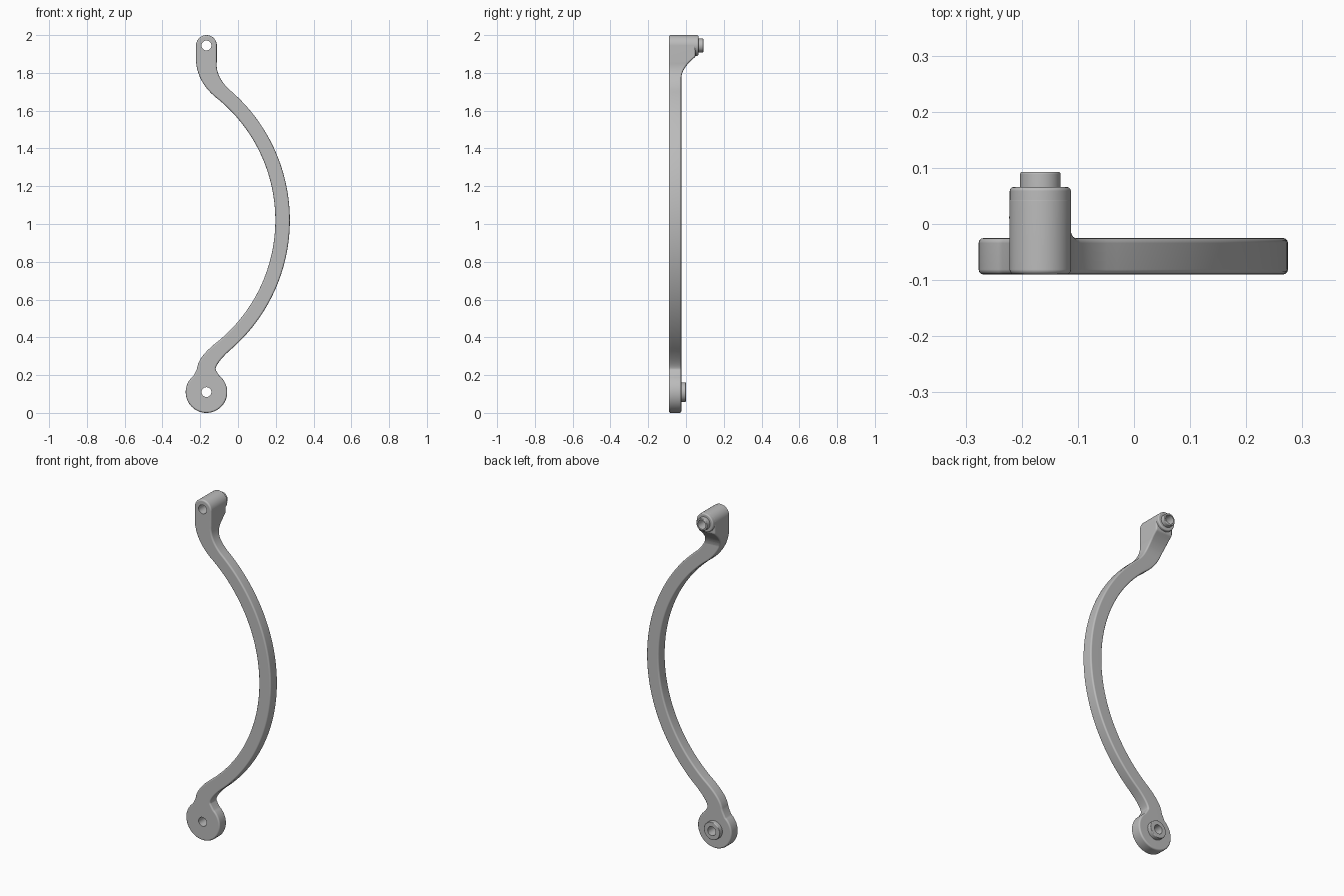
import bpy, bmesh
from math import sin, cos, radians, hypot
from mathutils import Vector

cube = bpy.data.objects.get("Cube")
if cube:
    bpy.data.objects.remove(cube, do_unlink=True)

grey = bpy.data.materials.new("plain grey")
grey.use_nodes = True
grey.diffuse_color = (0.5, 0.5, 0.5, 1)
grey.node_tree.nodes["Principled BSDF"].inputs["Base Color"].default_value = (0.5, 0.5, 0.5, 1)

PIN_X, TOP_Z, LOW_Z = -0.167, 1.945, 0.11
FRONT, BACK = -0.09, -0.025


def prism(name, points, low, high, along):
    """Extrude a 2D outline along x (points are y, z) or y (points are x, z)."""
    def place(p, d):
        return (d, p[0], p[1]) if along == "x" else (p[0], d, p[1])
    bm = bmesh.new()
    a = [bm.verts.new(place(p, low)) for p in points]
    b = [bm.verts.new(place(p, high)) for p in points]
    bm.faces.new(a)
    bm.faces.new(b[::-1])
    for i in range(len(a)):
        j = (i + 1) % len(a)
        bm.faces.new((a[i], b[i], b[j], a[j]))
    bmesh.ops.recalc_face_normals(bm, faces=bm.faces)
    mesh = bpy.data.meshes.new(name)
    bm.to_mesh(mesh)
    bm.free()
    obj = bpy.data.objects.new(name, mesh)
    bpy.context.collection.objects.link(obj)
    mesh.materials.append(grey)
    return obj


def circle(x, z, r, start=0, end=360, n=48):
    angles = [radians(start + (end - start) * i / n) for i in range(n + (end - start < 360))]
    return [(x + r * cos(t), z + r * sin(t)) for t in angles]


def bend(p0, p1, p2, n=12):
    p0, p1, p2 = Vector(p0), Vector(p1), Vector(p2)
    return [p0 * (1 - t) ** 2 + p1 * 2 * t * (1 - t) + p2 * t * t
            for t in (i / n for i in range(n + 1))]


def cut(obj, cutter):
    cutter.hide_render = True
    cutter.hide_set(True)
    m = obj.modifiers.new("cut", "BOOLEAN")
    m.operation, m.solver, m.object = "DIFFERENCE", "EXACT", cutter


def soften(obj, width):
    m = obj.modifiers.new("soft edges", "BEVEL")
    m.width, m.segments = width, 3
    m.limit_method, m.angle_limit = "ANGLE", radians(40)
    m.use_clamp_overlap = False


def finish(obj):
    bpy.ops.object.select_all(action="DESELECT")
    obj.select_set(True)
    bpy.context.view_layer.objects.active = obj
    for m in list(obj.modifiers):
        bpy.ops.object.modifier_apply(modifier=m.name)
    bpy.ops.object.shade_smooth_by_angle(angle=radians(38))
    m = obj.modifiers.new("even shading", "WEIGHTED_NORMAL")
    m.keep_sharp = True


# Centre line of the handle: (x, z, half width), from top to bottom
bow = circle(-0.632, 1.02, 0.868, -50, 50, 64)[::-1]
upper = bend((PIN_X, 1.86), (PIN_X, 1.763), bow[0])
lower = bend(bow[-1], (PIN_X, 0.277), (PIN_X, 0.23))
line = [(p[0], p[1], 0.055 - 0.0165 * i / 12) for i, p in enumerate(upper)]
line += [(p[0], p[1], 0.0385) for p in bow[1:-1]]
line += [(p[0], p[1], 0.0385 + 0.0115 * i / 12) for i, p in enumerate(lower)]

# Both edges of the handle, offset from the centre line
left, right = [], []
for i, (x, z, h) in enumerate(line):
    a, b = line[max(i - 1, 0)], line[min(i + 1, len(line) - 1)]
    dx, dz = b[0] - a[0], b[1] - a[1]
    k = h / hypot(dx, dz)
    left.append((x + dz * k, z - dx * k))
    right.append((x - dz * k, z + dx * k))

# Outline: rounded top, one edge, round foot, other edge
cap = circle(PIN_X, TOP_Z, 0.055, 0, 180, 24)
foot = circle(PIN_X, LOW_Z, 0.11, 128, 412, 56)
handle = prism("handle", cap + left + foot + right[::-1], FRONT, 0.05, "y")

# Thin the back of the handle, leaving the flared top mount
flare = bend((BACK, 1.775), (-0.02, 1.83), (0.05, 1.885))
back_cutter = prism("back_cutter", [(BACK, -0.2)] + flare + [(0.2, 1.98), (0.2, -0.2)],
                    -1, 1, "x")
cut(handle, back_cutter)
soften(handle, 0.009)

# Mount barrel and the two hollow pegs
barrel = prism("mount_barrel", circle(PIN_X, TOP_Z, 0.0545), -0.01, 0.066, "y")
top_peg = prism("top_peg", circle(PIN_X, TOP_Z, 0.036), 0.03, 0.093, "y")
low_peg = prism("lower_peg", circle(PIN_X, LOW_Z, 0.052), -0.05, 0.0, "y")
soften(barrel, 0.007)
soften(top_peg, 0.004)
soften(low_peg, 0.004)

# Pin holes right through
top_hole = prism("top_hole_cutter", circle(PIN_X, TOP_Z, 0.026), -0.3, 0.3, "y")
low_hole = prism("lower_hole_cutter", circle(PIN_X, LOW_Z, 0.026), -0.3, 0.3, "y")
for part in (handle, barrel, top_peg):
    cut(part, top_hole)
for part in (handle, low_peg):
    cut(part, low_hole)
for part in (handle, barrel, top_peg, low_peg):
    finish(part)
for helper in (back_cutter, top_hole, low_hole):
    bpy.data.objects.remove(helper, do_unlink=True)
